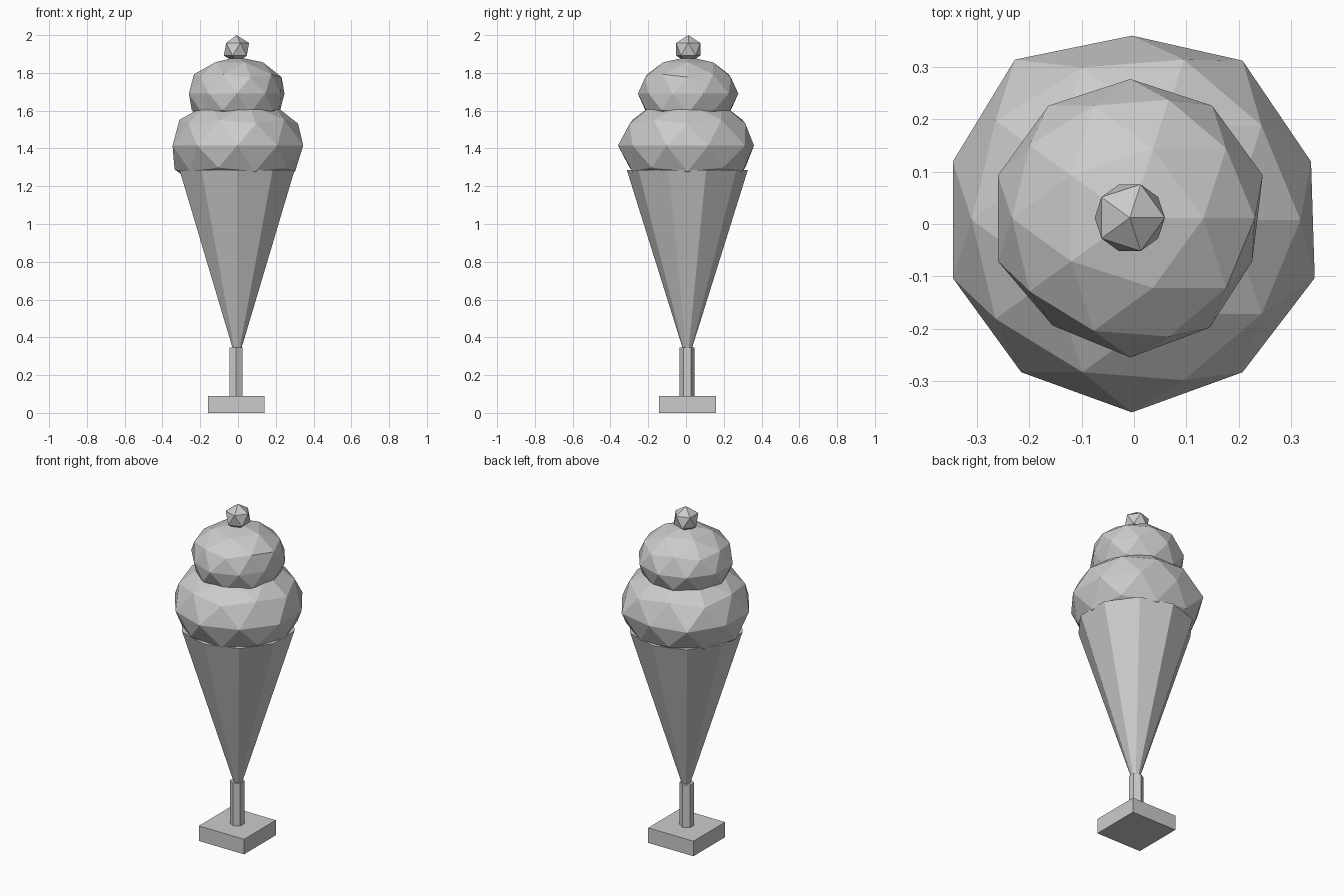
import bpy
from mathutils import Vector

if "Cube" in bpy.data.objects:
    bpy.data.objects.remove(bpy.data.objects["Cube"], do_unlink=True)

# One plain grey for the whole model
grey = bpy.data.materials.new("plain_grey")
grey.use_nodes = True
colour = (0.6, 0.6, 0.6, 1)
grey.diffuse_color = colour
grey.node_tree.nodes["Principled BSDF"].inputs["Base Color"].default_value = colour


def finish(name):
    obj = bpy.context.object
    obj.name = obj.data.name = name
    obj.data.materials.append(grey)
    bpy.ops.object.shade_flat()
    return obj


def ball(name, centre, radius, height, detail, dents=()):
    """Faceted ball; dents shift the vertex nearest to a direction."""
    bpy.ops.mesh.primitive_ico_sphere_add(subdivisions=detail, radius=1, location=centre)
    obj = finish(name)
    verts = obj.data.vertices
    picked = [(max(verts, key=lambda v: v.co.dot(Vector(d))), Vector(move)) for d, move in dents]
    for v in verts:
        v.co = (v.co.x * radius, v.co.y * radius, v.co.z * height)
    for v, move in picked:
        v.co += move
    return obj


def tapered(name, sides, x, y, z0, z1, r0, r1):
    bpy.ops.mesh.primitive_cone_add(vertices=sides, radius1=r0, radius2=r1,
                                    depth=z1 - z0, location=(x, y, (z0 + z1) / 2))
    return finish(name)


# Square foot
bpy.ops.mesh.primitive_cube_add(size=1, location=(-0.01, 0.008, 0.045))
foot = finish("base_block")
for v in foot.data.vertices:
    v.co = (v.co.x * 0.3, v.co.y * 0.3, v.co.z * 0.09)

# Stem and wafer cone
tapered("stem", 6, -0.01, 0.006, 0.085, 0.345, 0.04, 0.04)
tapered("wafer_cone", 10, -0.005, 0.007, 0.34, 1.285, 0.024, 0.32)

# Two slightly uneven scoops
ball("lower_scoop", (-0.004, 0.008, 1.415), 0.36, 0.26, 2, [
    ((0, 1, 0), (0, -0.008, 0)),
    ((0, -1, 0), (0, -0.008, 0)),
    ((-0.59, 0.81, 0), (-0.012, 0.015, 0)),
    ((0.59, 0.81, 0), (0, 0.013, 0)),
    ((0.95, -0.31, 0), (0.007, 0, 0)),
    ((-0.89, 0, -0.45), (-0.01, 0, -0.01)),
])
ball("upper_scoop", (-0.007, 0.011, 1.69), 0.266, 0.195, 2, [
    ((0.95, -0.31, 0), (-0.02, 0, 0)),
    ((-0.59, -0.81, 0), (0.008, 0.01, 0)),
    ((0.59, -0.81, 0), (-0.005, 0.006, 0)),
])

# Cherry
ball("cherry", (-0.008, 0.012, 1.925), 0.075, 0.075, 1)
